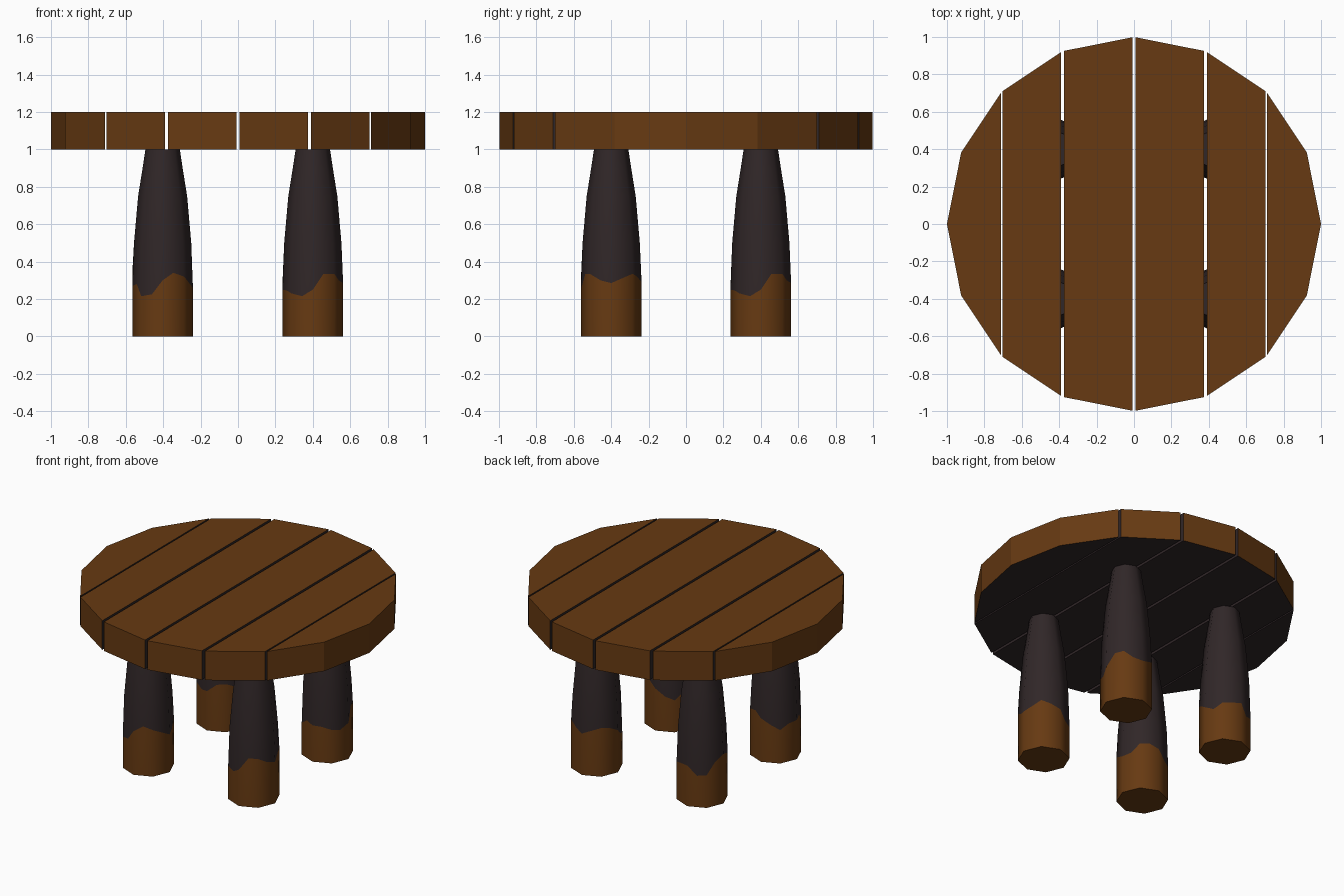
import bpy, bmesh, math

if "Cube" in bpy.data.objects:
    bpy.data.objects.remove(bpy.data.objects["Cube"])


def material(name, rgb):
    m = bpy.data.materials.new(name)
    m.diffuse_color = (*rgb, 1)
    m.use_nodes = True
    m.node_tree.nodes["Principled BSDF"].inputs["Base Color"].default_value = m.diffuse_color
    return m


WOOD = material("brown wood", (0.135, 0.042, 0.006))
BARK = material("dark bark", (0.030, 0.020, 0.021))


def finish(name, bm):
    bmesh.ops.recalc_face_normals(bm, faces=bm.faces)
    mesh = bpy.data.meshes.new(name)
    bm.to_mesh(mesh)
    bm.free()
    mesh.materials.append(WOOD)
    mesh.materials.append(BARK)
    obj = bpy.data.objects.new(name, mesh)
    bpy.context.collection.objects.link(obj)
    return obj


# Table top: a 16-sided disc split into six planks
CORNERS = [(math.cos(math.pi * i / 8), math.sin(math.pi * i / 8)) for i in range(8, -1, -1)]


def half_width(x):
    for (xa, ya), (xb, yb) in zip(CORNERS, CORNERS[1:]):
        if xa - 1e-6 <= x <= xb + 1e-6:
            return ya + (yb - ya) * (x - xa) / (xb - xa)
    return 0


def plank(name, x0, x1):
    xs = [x0] + [x for x, _ in CORNERS if x0 + 0.001 < x < x1 - 0.001] + [x1]
    outline = [(x, -half_width(x)) for x in xs]
    outline += [(x, half_width(x)) for x in reversed(xs) if half_width(x) > 0.001]
    bm = bmesh.new()
    low = [bm.verts.new((x, y, 1.0)) for x, y in outline]
    high = [bm.verts.new((x, y, 1.2)) for x, y in outline]
    bm.faces.new(low)
    bm.faces.new(high)
    n = len(low)
    for i in range(n):
        j = (i + 1) % n
        bm.faces.new((low[i], low[j], high[j], high[i]))
    bmesh.ops.recalc_face_normals(bm, faces=bm.faces)
    # dark underside and dark cut sides
    for f in bm.faces:
        f.material_index = int(f.normal.z < -0.5 or abs(f.normal.x) > 0.995)
    finish(name, bm)


for side, word in ((-1, "left"), (1, "right")):
    for a, b, part in ((0.009, 0.373, "inner"), (0.391, 0.702, "middle"), (0.712, 1.0, "outer")):
        plank(f"{word}_{part}_plank", min(side * a, side * b), max(side * a, side * b))


# Legs: tapered octagons with a ragged bark edge, heights every 22.5 degrees from +x
EDGE_A = [.285, .31, .335, .32, .29, .24, .22, .26, .25, .245, .23, .215, .25, .335, .335, .30]
EDGE_B = [.26, .27, .32, .33, .30, .26, .23, .26, .27, .28, .215, .225, .30, .34, .32, .29]


def leg(name, cx, cy, edge, turn):
    bm = bmesh.new()
    rings = []
    for z, r in ((0, .162), (None, .162), (.5, .153), (.75, .131), (.9, .107), (1.0, .092)):
        ring = []
        for i in range(16):
            a = math.pi * i / 8
            rr = r * (math.cos(math.pi / 8) if i % 2 else 1)
            h = edge[(i - turn) % 16] if z is None else z
            ring.append(bm.verts.new((cx + rr * math.cos(a), cy + rr * math.sin(a), h)))
        rings.append(ring)
    bm.faces.new(rings[0])
    bm.faces.new(rings[-1]).material_index = 1
    for k, (lo, hi) in enumerate(zip(rings, rings[1:])):
        for i in range(16):
            j = (i + 1) % 16
            f = bm.faces.new((lo[i], lo[j], hi[j], hi[i]))
            f.material_index = int(k > 0)
    obj = finish(name, bm)
    bpy.ops.object.select_all(action='DESELECT')
    obj.select_set(True)
    bpy.context.view_layer.objects.active = obj
    bpy.ops.object.shade_smooth_by_angle(angle=math.radians(50))


leg("front_right_leg", 0.4, -0.4, EDGE_A, 0)
leg("back_right_leg", 0.4, 0.4, EDGE_A, 4)
leg("front_left_leg", -0.403, -0.4, EDGE_B, 0)
leg("back_left_leg", -0.403, 0.4, EDGE_B, -5)
